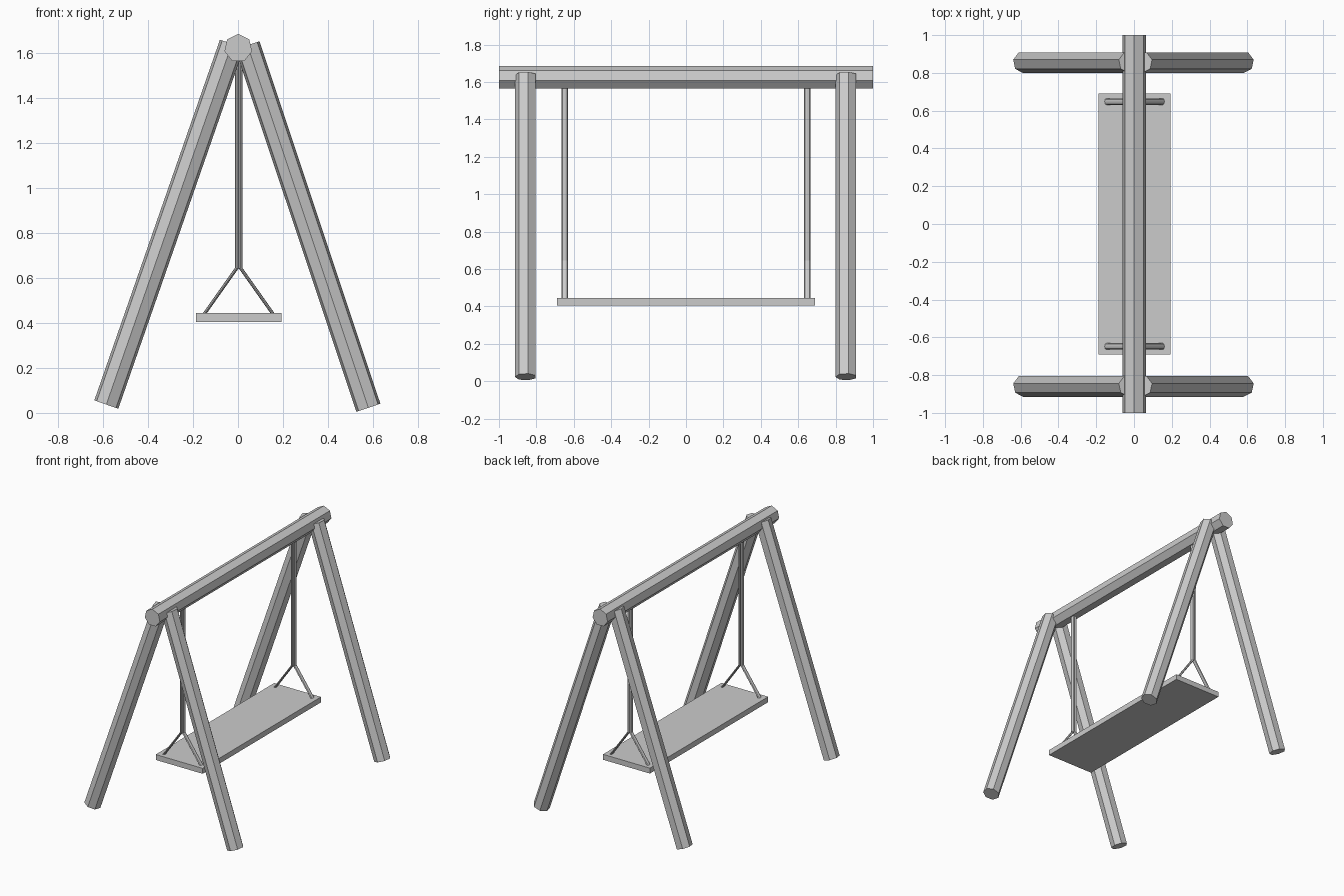
import bpy, bmesh
from math import pi, sin, cos
from mathutils import Vector

cube = bpy.data.objects.get("Cube")
if cube:
    bpy.data.objects.remove(cube, do_unlink=True)

GREY = (0.6, 0.6, 0.6, 1)
grey = bpy.data.materials.new("plain grey")
grey.use_nodes = True
grey.diffuse_color = GREY
grey.node_tree.nodes["Principled BSDF"].inputs["Base Color"].default_value = GREY


def loft(name, centres, side, up, sides):
    """Sweep a polygon along the centres; its first corner points along up."""
    bm = bmesh.new()
    rings = []
    for c in centres:
        angles = [2 * pi * i / sides for i in range(sides)]
        rings.append([bm.verts.new(Vector(c) + side * sin(a) + up * cos(a)) for a in angles])
    for low, high in zip(rings, rings[1:]):
        for i in range(sides):
            j = (i + 1) % sides
            bm.faces.new((low[i], low[j], high[j], high[i]))
    bm.faces.new(rings[0])
    bm.faces.new(rings[-1])
    bmesh.ops.recalc_face_normals(bm, faces=bm.faces)
    mesh = bpy.data.meshes.new(name)
    bm.to_mesh(mesh)
    bm.free()
    mesh.materials.append(grey)
    obj = bpy.data.objects.new(name, mesh)
    bpy.context.collection.objects.link(obj)
    return obj


# Seven-sided top beam
loft("top_beam", [(0.001, -1, 1.623), (0.001, 1, 1.623)],
     Vector((0.063, 0, 0)), Vector((0, 0, 0.063)), 7)

# Four leaning seven-sided legs
leg_ends = {"right": ((-0.586, 0.037), (-0.027, 1.642)),
            "left": ((0.58, 0.023), (0.042, 1.636))}
for end, y in (("front", -0.857), ("back", 0.857)):
    for name, (foot, head) in leg_ends.items():
        path = [Vector((x, y, z)) for x, z in (foot, head)]
        axis = (path[1] - path[0]).normalized()
        front = Vector((0, -1, 0))
        loft(f"{end}_{name}_leg", path, axis.cross(front) * 0.058, front * 0.058, 7)

# Paired hanging strands that spread apart above the seat
MID = 0.003
for end, y in (("front", -0.648), ("back", 0.648)):
    for name, s in (("right", -1), ("left", 1)):
        path = [(MID + s * 0.153, y, 0.44), (MID + s * 0.008, y, 0.645),
                (MID + s * 0.008, y, 1.59)]
        loft(f"{end}_{name}_strand", path, Vector((0.009, 0, 0)), Vector((0, 0.017, 0)), 8)

# Flat seat board
bpy.ops.mesh.primitive_cube_add(size=1, location=(MID, 0, 0.425))
seat = bpy.context.object
seat.name = "seat"
seat.scale = (0.382, 1.38, 0.04)
bpy.ops.object.transform_apply(location=False, rotation=False, scale=True)
seat.data.materials.append(grey)
